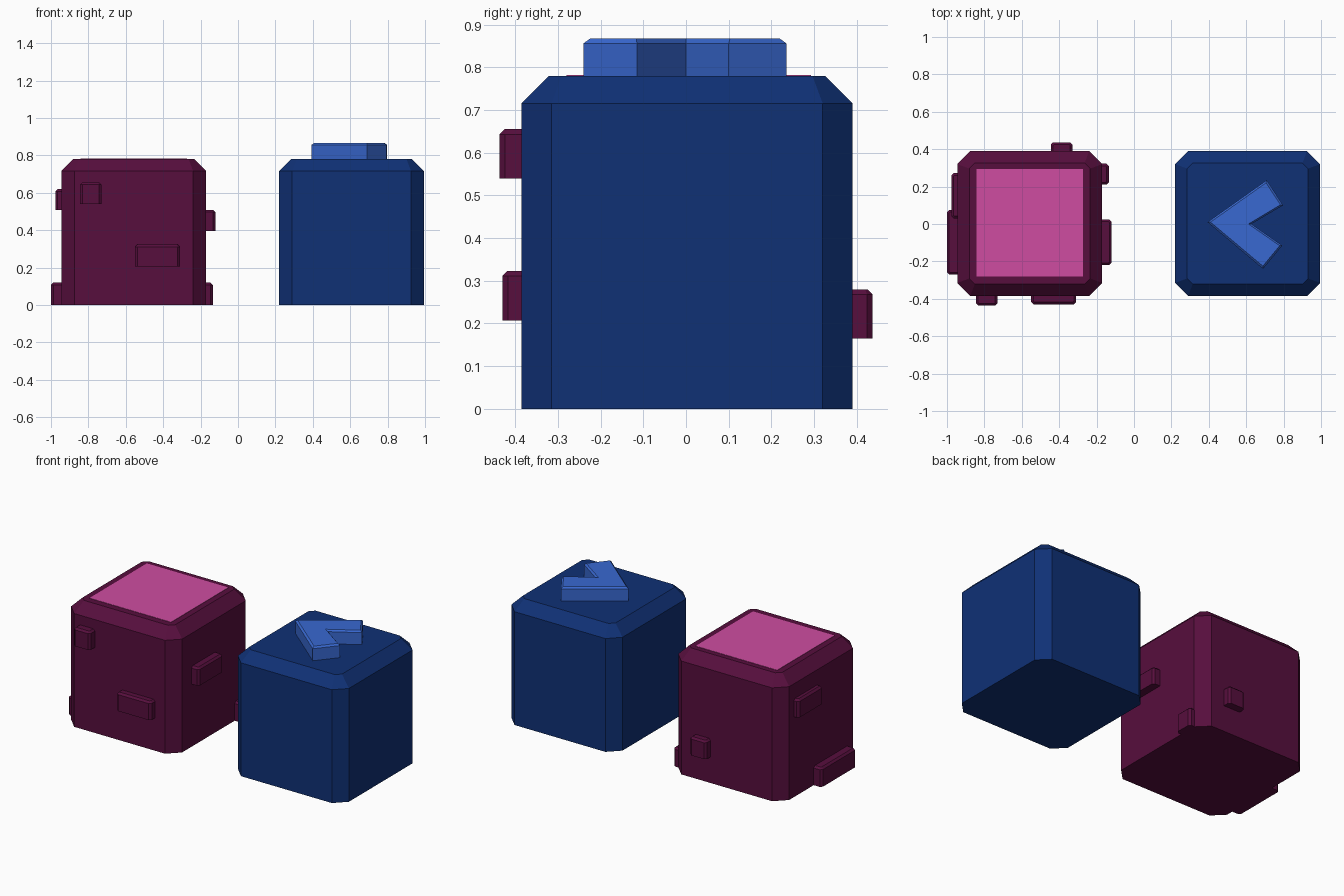
import bpy, bmesh

if "Cube" in bpy.data.objects:
    bpy.data.objects.remove(bpy.data.objects["Cube"])


def material(name, srgb):
    m = bpy.data.materials.new(name)
    lin = [c / 12.92 if c <= 0.04045 else ((c + 0.055) / 1.055) ** 2.4 for c in srgb]
    m.diffuse_color = (*lin, 1)
    m.use_nodes = True
    m.node_tree.nodes["Principled BSDF"].inputs["Base Color"].default_value = m.diffuse_color
    return m


PLUM = material("dark plum", (0.34, 0.055, 0.24))
PINK = material("pink", (0.81, 0.30, 0.63))
NAVY = material("navy blue", (0.06, 0.19, 0.46))
BLUE = material("bright blue", (0.22, 0.41, 0.82))


def loft(name, rings, mat):
    """Solid from a stack of rings with equal point counts, capped at both ends."""
    bm = bmesh.new()
    vs = [[bm.verts.new(p) for p in r] for r in rings]
    n = len(rings[0])
    for a, b in zip(vs, vs[1:]):
        for i in range(n):
            j = (i + 1) % n
            bm.faces.new((a[i], a[j], b[j], b[i]))
    bm.faces.new(vs[0][::-1])
    bm.faces.new(vs[-1])
    bmesh.ops.recalc_face_normals(bm, faces=bm.faces)
    me = bpy.data.meshes.new(name)
    bm.to_mesh(me)
    bm.free()
    me.materials.append(mat)
    ob = bpy.data.objects.new(name, me)
    bpy.context.collection.objects.link(ob)
    return ob


def octagon(x0, x1, y0, y1, z, c):
    return [(x0 + c, y0, z), (x1 - c, y0, z), (x1, y0 + c, z), (x1, y1 - c, z),
            (x1 - c, y1, z), (x0 + c, y1, z), (x0, y1 - c, z), (x0, y0 + c, z)]


def chamfered_block(name, x, y, z, c, mat):
    """Block with cut upright corners and a chamfered top; flat underneath."""
    i = c * 0.92
    return loft(name, [
        octagon(*x, *y, z[0], c),
        octagon(*x, *y, z[1] - i, c),
        octagon(x[0] + i, x[1] - i, y[0] + i, y[1] - i, z[1], c * 0.42)], mat)


# Two main cubes
Y = (-0.385, 0.39)
chamfered_block("plum_cube", (-0.945, -0.17), Y, (0, 0.78), 0.07, PLUM)
chamfered_block("navy_cube", (0.22, 0.995), Y, (0, 0.78), 0.07, NAVY)

# Pink panel on the plum cube
loft("pink_top_panel", [[(-0.842, -0.28, z), (-0.272, -0.28, z),
                         (-0.272, 0.293, z), (-0.842, 0.293, z)]
                        for z in (0.777, 0.782)], PINK)

# Raised bricks on the sides of the plum cube
bricks = {
    "front_upper": ((-0.845, -0.73), (-0.437, -0.35), (0.54, 0.655)),
    "front_lower": ((-0.55, -0.31), (-0.43, -0.35), (0.207, 0.323)),
    "back": ((-0.445, -0.33), (0.35, 0.437), (0.165, 0.28)),
    "left_lower": ((-1.0, -0.91), (-0.27, 0.075), (0, 0.12)),
    "left_upper": ((-0.977, -0.91), (0.03, 0.272), (0.507, 0.62)),
    "right_upper": ((-0.205, -0.12), (-0.22, 0.025), (0.395, 0.508)),
    "right_lower": ((-0.205, -0.135), (0.21, 0.323), (0, 0.12)),
}
for name, (x, y, z) in bricks.items():
    chamfered_block(name + "_brick", x, y, z, 0.013, PLUM)

# Chevron arrow on the navy cube, with a slim chamfer around its top
chevron = [(0.393, 0.01), (0.69, -0.24), (0.793, -0.115),
           (0.628, 0.0), (0.797, 0.10), (0.71, 0.235)]
inner = [(0.409, 0.01), (0.689, -0.225), (0.779, -0.116),
         (0.612, 0.0), (0.783, 0.103), (0.706, 0.22)]
loft("chevron_arrow", [[(x, y, 0.77) for x, y in chevron],
                       [(x, y, 0.856) for x, y in chevron],
                       [(x, y, 0.867) for x, y in inner]], BLUE)
